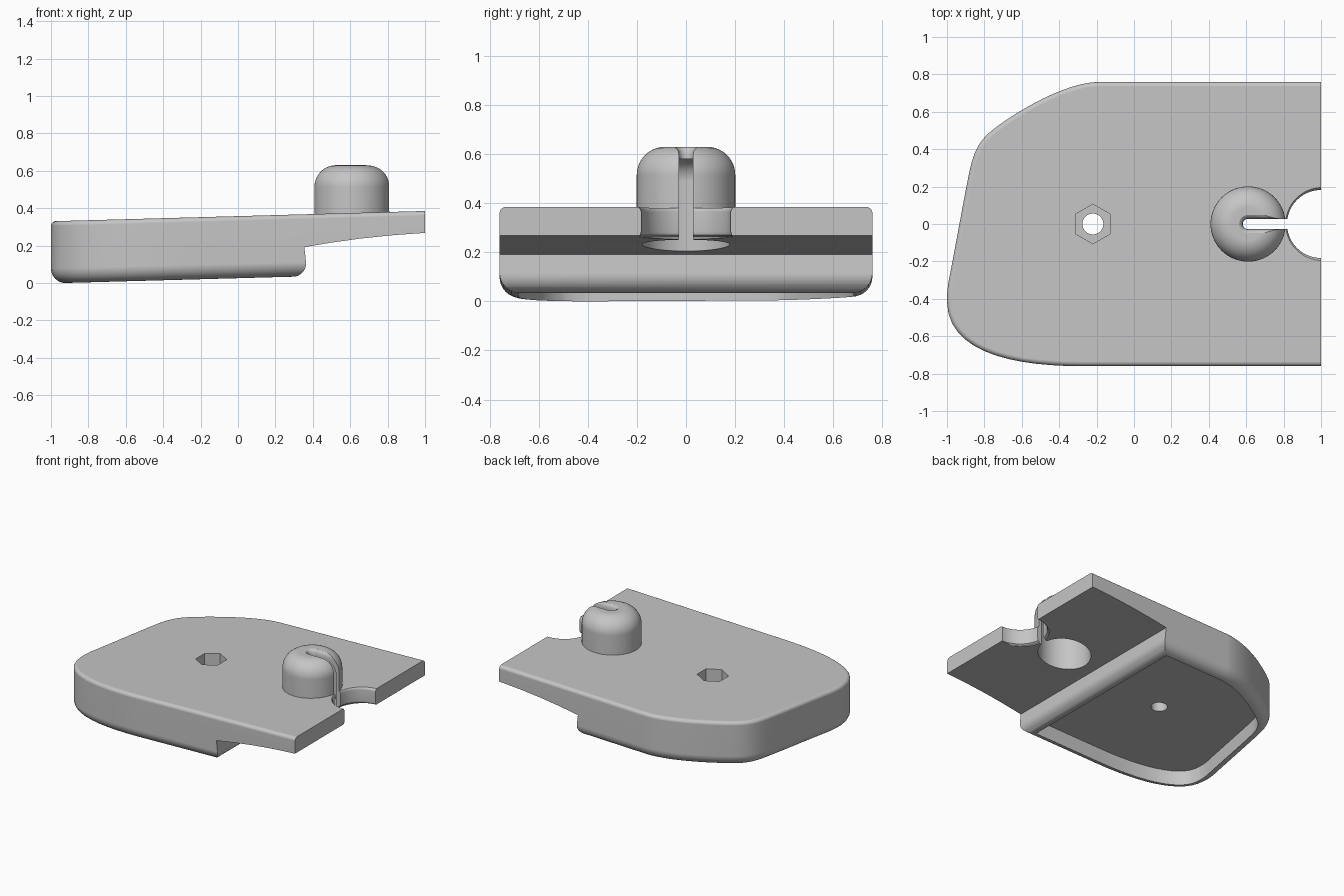
import bpy, bmesh
from math import sin, cos, pi, radians
from mathutils import Vector
from mathutils.geometry import interpolate_bezier

if "Cube" in bpy.data.objects:
    bpy.data.objects.remove(bpy.data.objects["Cube"])

SLOPE = 0.0275
KNOB_X = 0.61
NUT_X = -0.22
GREY = (0.56, 0.56, 0.56, 1)

grey = bpy.data.materials.new("plain grey")
grey.use_nodes = True
grey.diffuse_color = GREY
grey.node_tree.nodes["Principled BSDF"].inputs["Base Color"].default_value = GREY


def solid(name, rings):
    """Closed solid skinned through rings of equal length."""
    bm = bmesh.new()
    loops = [[bm.verts.new(p) for p in ring] for ring in rings]
    n = len(loops[0])
    for a, b in zip(loops, loops[1:]):
        for i in range(n):
            j = (i + 1) % n
            bm.faces.new((a[i], a[j], b[j], b[i]))
    bm.faces.new(loops[0])
    bm.faces.new(loops[-1])
    bmesh.ops.recalc_face_normals(bm, faces=bm.faces)
    mesh = bpy.data.meshes.new(name)
    bm.to_mesh(mesh)
    bm.free()
    mesh.materials.append(grey)
    ob = bpy.data.objects.new(name, mesh)
    bpy.context.collection.objects.link(ob)
    return ob


def circle(x, r, z, n, turn):
    return [(x + r * cos(turn + 2 * pi * i / n), r * sin(turn + 2 * pi * i / n), z) for i in range(n)]


def turned(name, x, profile, n=64, turn=0):
    return solid(name, [circle(x, r, z, n, turn) for r, z in profile])


def arc(cx, cz, r, start, end, n=8):
    """Points of an arc in a vertical plane, angles in degrees."""
    angles = [radians(start + (end - start) * i / n) for i in range(n + 1)]
    return [(cx + r * cos(a), cz + r * sin(a)) for a in angles]


def outline(end_x):
    """Plan of the plate, cut square at end_x."""
    curves = [((-.18, .76), (-.38, .76), (-.66, .58), (-.76, .5)),
              ((-.76, .5), (-.86, .42), (-.87, .33), (-.9, .18)),
              ((-.98, -.25), (-1, -.34), (-1, -.38), (-1, -.42)),
              ((-1, -.42), (-.99, -.69), (-.64, -.76), (-.28, -.76))]
    pts = [Vector((end_x, -.76)), Vector((end_x, .76))]
    for c in curves:
        for p in interpolate_bezier(*[Vector(q) for q in c], 14):
            if (p.to_2d() - pts[-1]).length > 1e-4:
                pts.append(p.to_2d())
    return pts


def inset_ring(pts, inset, z):
    """Plan moved inward by inset, at height z above the sloping base."""
    ring = []
    for i, p in enumerate(pts):
        a = (p - pts[i - 1]).normalized()
        b = (pts[(i + 1) % len(pts)] - p).normalized()
        na, nb = Vector((-a.y, a.x)), Vector((-b.y, b.x))
        q = p + (na + nb) * inset / (1 + na.dot(nb))
        ring.append((q.x, q.y, z + SLOPE * (q.x + 1)))
    return ring


def combine(target, tool, operation):
    mod = target.modifiers.new(tool.name, 'BOOLEAN')
    mod.operation, mod.solver, mod.object = operation, 'EXACT', tool
    bpy.context.view_layer.update()
    result = bpy.data.meshes.new_from_object(target.evaluated_get(bpy.context.evaluated_depsgraph_get()))
    target.modifiers.clear()
    target.data = result
    bpy.data.objects.remove(tool)


# Plate with a large fillet below and a small one above
plan = outline(1.15)
section = arc(.08, .078, .08, 270, 180) + arc(.025, .305, .025, 180, 90, 5)
plate = solid("base_plate", [inset_ring(plan, d, z) for d, z in section])

# Clear the space below the thin tail and square off its end
step = [(.292, -.3)] + arc(.292, .105, .072, 270, 370)
step += [(.355, .192), (.5, .216), (.65, .237), (.82, .255), (1, .268),
         (1, .8), (1.4, .8), (1.4, -.3)]
combine(plate, solid("tail_cutter", [[(x, y, z) for x, z in step] for y in (-1, 1)]), 'DIFFERENCE')

# Shallow recess in the underside
inner = outline(.364)
combine(plate, solid("recess_cutter", [inset_ring(inner, .078, z) for z in (-.2, .105)]), 'DIFFERENCE')

# Domed knob, hollow from below
knob = [(.201, .3)] + arc(.086, .515, .115, 0, 90, 10)
combine(plate, turned("knob", KNOB_X, knob), 'UNION')
hollow = [(.178, 0)] + arc(.088, .49, .09, 0, 90)
combine(plate, turned("knob_hollow_cutter", KNOB_X, hollow), 'DIFFERENCE')

# Round notch in the end of the tail, with softened rims
notch = [(.198, 0), (.198, .262), (.187, .27), (.182, .285),
         (.182, .365), (.186, .377), (.195, .385), (.195, .8)]
combine(plate, turned("notch_cutter", 1.0, notch), 'DIFFERENCE')


# Slot from the knob to the notch, flared at the crown
def slot_ring(r, z):
    bend = [(KNOB_X + r * cos(a), r * sin(a), z) for a in [pi / 2 + pi * i / 16 for i in range(17)]]
    return bend + [(.95, -r, z), (.95, r, z)]


flare = [(.028, 0), (.028, .595), (.031, .612), (.038, .624), (.05, .631), (.05, .7)]
combine(plate, solid("slot_cutter", [slot_ring(r, z) for r, z in flare]), 'DIFFERENCE')

# Nut pocket and screw hole
combine(plate, turned("nut_cutter", NUT_X, [(.106, .24), (.106, .7)], 6, pi / 6), 'DIFFERENCE')
combine(plate, turned("screw_cutter", NUT_X, [(.056, -.1), (.056, .7)], 40), 'DIFFERENCE')

# Smooth curves, keep hard edges and flat faces
bpy.ops.object.select_all(action='DESELECT')
plate.select_set(True)
bpy.context.view_layer.objects.active = plate
bpy.ops.object.shade_smooth_by_angle(angle=radians(30))
weighted = plate.modifiers.new("weighted_normals", 'WEIGHTED_NORMAL')
weighted.keep_sharp = True
